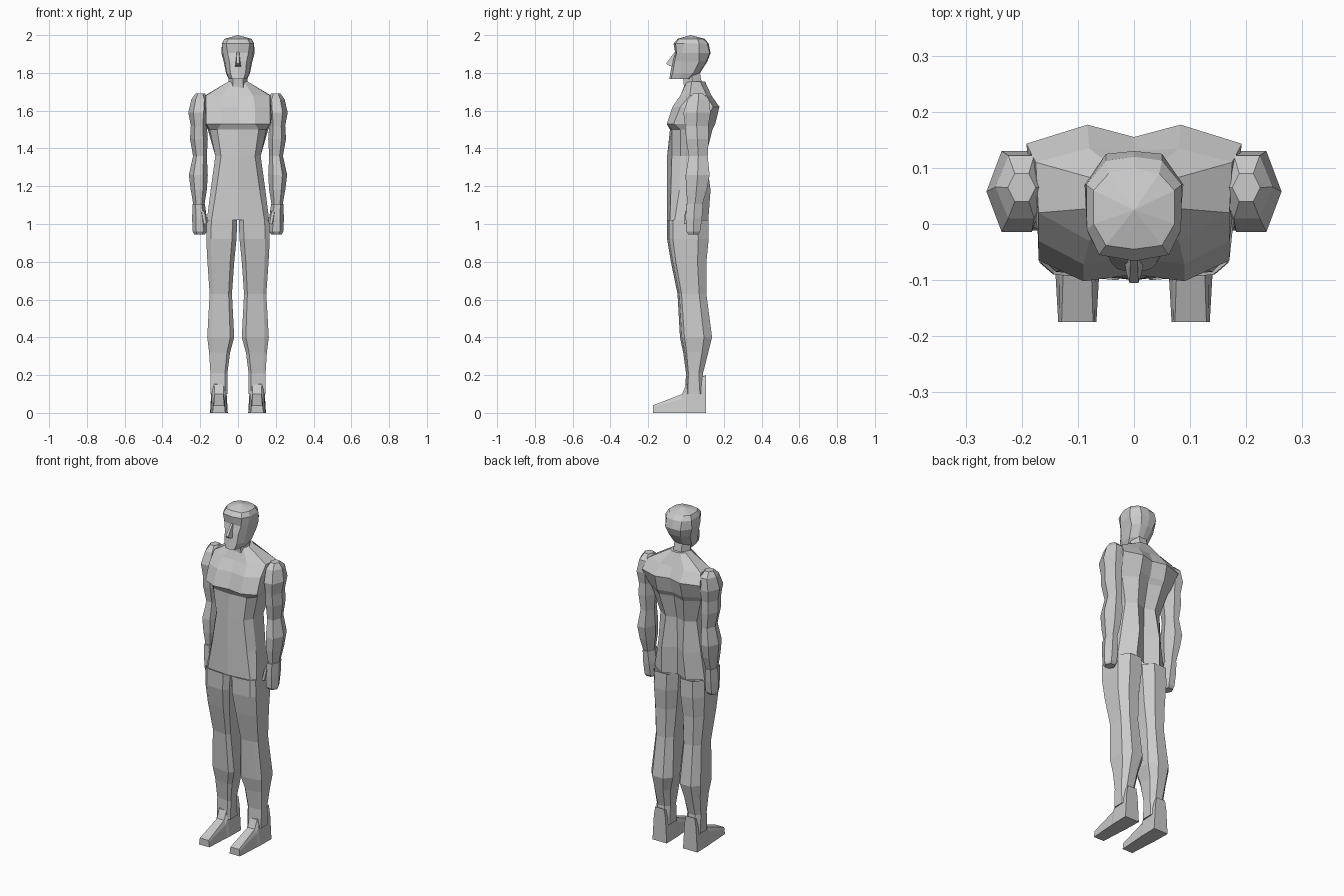
import bpy, bmesh, math


def loft(name, rings, cap_start=True, cap_end=True, mirror=False, apex=None):
    """Skin a list of equal-length closed rings of 3D points."""
    bm = bmesh.new()
    vs = [[bm.verts.new(p) for p in r] for r in rings]
    n = len(rings[0])
    for a, b in zip(vs, vs[1:]):
        for i in range(n):
            j = (i + 1) % n
            bm.faces.new((a[i], a[j], b[j], b[i]))
    if cap_start:
        bm.faces.new(vs[0][::-1])
    if apex:
        tip = bm.verts.new(apex)
        for i in range(n):
            bm.faces.new((vs[-1][i], vs[-1][(i + 1) % n], tip))
    elif cap_end:
        bm.faces.new(vs[-1])
    bmesh.ops.recalc_face_normals(bm, faces=bm.faces)
    me = bpy.data.meshes.new(name)
    bm.to_mesh(me)
    bm.free()
    ob = bpy.data.objects.new(name, me)
    bpy.context.collection.objects.link(ob)
    if mirror:
        m = ob.modifiers.new("mirror", 'MIRROR')
        m.use_axis[0] = True
        m.use_mirror_merge = False
    return ob


def sym_ring(z, front, p1, p2, p3, p4, back):
    """Ten-sided ring, symmetric in x, from its right half."""
    half = [p1, p2, p3, p4]
    pts = [(0, front)] + half + [(0, back)] + [(-x, y) for x, y in half[::-1]]
    return [(x, y, z) for x, y in pts]


def hex_ring(z, x0, x1, y0, y1):
    cx, cy, rx, ry = (x0 + x1) / 2, (y0 + y1) / 2, (x1 - x0) / 2, (y1 - y0) / 2
    s = math.sin(math.pi / 3)
    return [(cx + rx * math.cos(k * math.pi / 3),
             cy + ry * math.sin(k * math.pi / 3) / s, z) for k in range(6)]


def leg_ring(z, x0, x1, y0, y1):
    """Box section with small front and larger back chamfers."""
    w, d = x1 - x0, y1 - y0
    a, b, c, e = 0.15 * w, 0.14 * d, 0.25 * w, 0.25 * d
    return [(x0 + a, y0, z), (x1 - a, y0 + 0.01, z), (x1, y0 + b, z), (x1, y1 - e, z),
            (x1 - c, y1, z), (x0 + c, y1, z), (x0, y1 - e, z), (x0, y0 + b, z)]


# torso: hips, waist, chest, shoulders, neck base
torso = [
    (1.02, -.10, (.14, -.085), (.165, -.06), (.165, .06), (.08, .118), .08),
    (1.18, -.10, (.115, -.08), (.145, -.035), (.14, .06), (.07, .13), .08),
    (1.36, -.10, (.09, -.075), (.12, -.03), (.12, .07), (.06, .105), .085),
    (1.50, -.085, (.11, -.075), (.15, -.03), (.16, .09), (.08, .14), .115),
    (1.53, -.09, (.09, -.102), (.17, -.065), (.175, .10), (.083, .155), .135),
    (1.62, -.06, (.09, -.072), (.17, -.03), (.192, .143), (.083, .177), .155),
    (1.68, -.03, (.08, -.03), (.17, .02), (.175, .11), (.08, .135), .13),
    (1.755, .0, (.03, .005), (.05, .03), (.05, .075), (.03, .095), .10),
]
loft("torso", [sym_ring(*r) for r in torso], cap_start=False)

# neck
loft("neck", [hex_ring(1.69, -.06, .06, -.01, .095),
              hex_ring(1.74, -.052, .052, -.012, .085),
              hex_ring(1.82, -.05, .05, -.02, .07)], False, False)

# head
head = [
    (1.768, -.088, (.03, -.08), (.045, -.03), (.05, .01), (.025, .035), .04),
    (1.80, -.083, (.04, -.07), (.06, -.025), (.064, .04), (.03, .07), .075),
    (1.86, -.072, (.045, -.06), (.07, -.02), (.076, .07), (.04, .108), .113),
    (1.905, -.057, (.055, -.05), (.08, -.02), (.088, .07), (.05, .125), .13),
    (1.955, -.066, (.062, -.055), (.084, -.01), (.085, .07), (.05, .113), .12),
    (1.98, -.045, (.05, -.038), (.072, .0), (.072, .06), (.045, .09), .10),
]
loft("head", [sym_ring(*r) for r in head], apex=(0, .025, 2.0))

# nose wedge
loft("nose", [[(-.02, -.05, 1.83), (.02, -.05, 1.83), (.013, -.09, 1.837), (-.013, -.09, 1.837)],
              [(-.016, -.05, 1.85), (.016, -.05, 1.85), (.008, -.105, 1.85), (-.008, -.105, 1.85)],
              [(-.008, -.045, 1.91), (.008, -.045, 1.91), (.006, -.06, 1.91), (-.006, -.06, 1.91)]])

# arms: shoulder, biceps, elbow, forearm, wrist
arm = [
    (1.69, .175, .225, .04, .09),
    (1.66, .155, .247, .01, .122),
    (1.59, .155, .263, -.014, .13),
    (1.52, .165, .25, -.005, .118),
    (1.45, .16, .254, .0, .12),
    (1.36, .165, .238, .015, .115),
    (1.26, .16, .26, -.002, .125),
    (1.18, .165, .25, .0, .11),
    (1.10, .178, .236, .01, .085),
]
loft("arm", [hex_ring(*r) for r in arm], mirror=True)

# fists, with thumb at the front
loft("hand", [hex_ring(z, *r) for z, r in [
    (1.105, (.175, .24, .0, .09)), (1.03, (.165, .243, -.002, .085)),
    (.96, (.165, .24, .002, .075)), (.945, (.175, .232, .012, .065))]], mirror=True)
loft("thumb", [hex_ring(1.07, .172, .2, -.005, .04),
               hex_ring(1.0, .16, .188, -.012, .025)], mirror=True)

# trouser legs
leg = [
    (1.02, .004, .165, -.10, .118),
    (.92, .008, .168, -.10, .12),
    (.80, .02, .162, -.08, .108),
    (.63, .032, .15, -.045, .108),
    (.40, .02, .163, -.032, .138),
    (.32, .042, .153, -.015, .118),
    (.21, .056, .146, .0, .09),
    (.10, .056, .146, -.005, .10),
]
loft("leg", [leg_ring(*r) for r in leg], cap_start=False, mirror=True)


# feet: wedge lofted from toe to heel
def foot_ring(y, x0, x1, h, inset):
    return [(x0, y, 0), (x1, y, 0), (x1 - inset / 2, y, h * .75),
            (x1 - inset, y, h), (x0 + inset, y, h), (x0 + inset / 2, y, h * .75)]


loft("foot", [foot_ring(-.175, .067, .135, .04, .006),
              foot_ring(-.02, .058, .144, .10, .02),
              foot_ring(.0, .056, .146, .15, .02),
              foot_ring(.105, .054, .148, .20, .018)], mirror=True)
